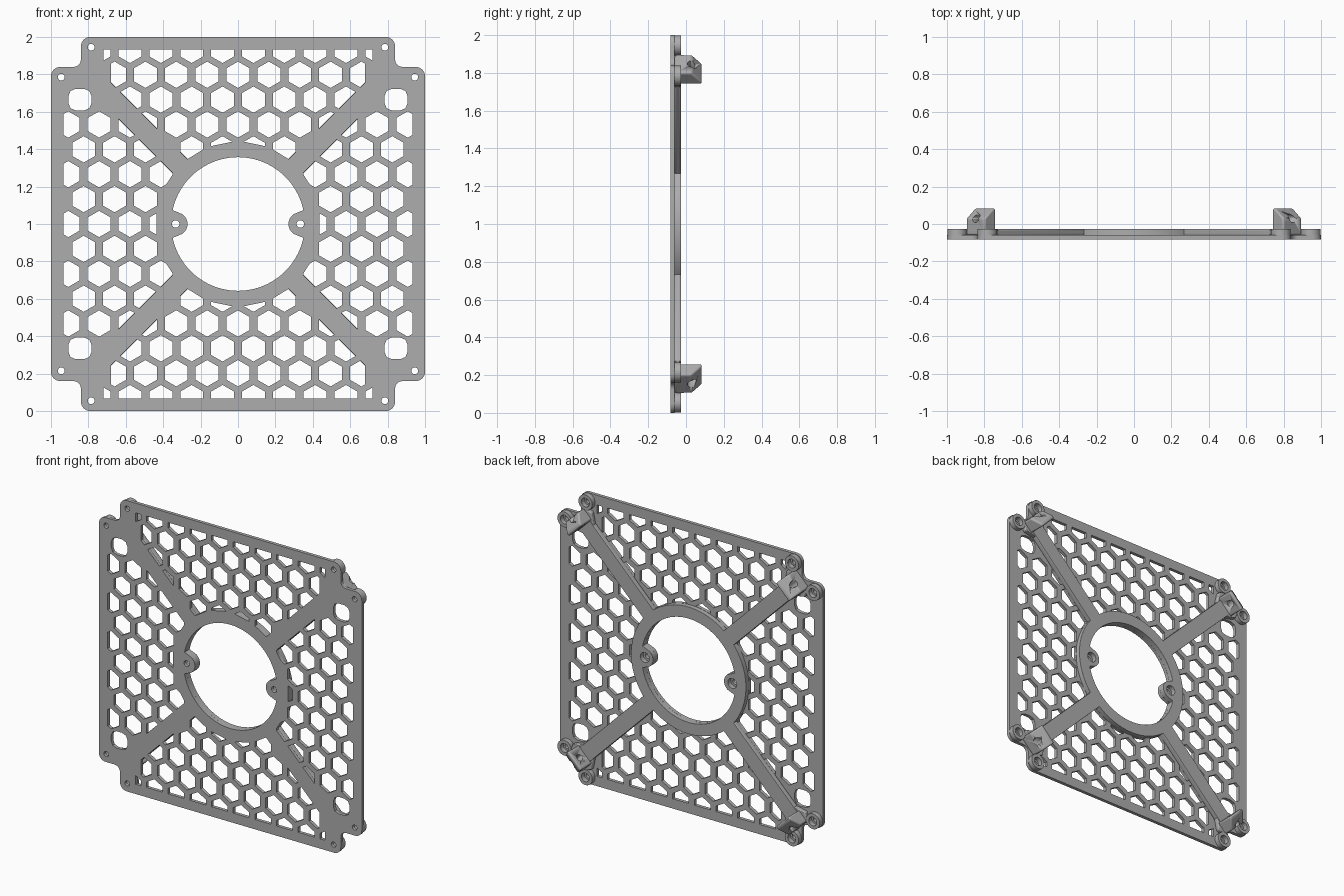
import bpy, bmesh, math
from math import cos, sin, pi, sqrt, hypot
from mathutils import Matrix, Vector

cube = bpy.data.objects.get("Cube")
if cube:
    bpy.data.objects.remove(cube)

grey = bpy.data.materials.new("light grey plastic")
grey.use_nodes = True
grey.diffuse_color = (0.42, 0.42, 0.42, 1)
grey.node_tree.nodes["Principled BSDF"].inputs["Base Color"].default_value = (0.42, 0.42, 0.42, 1)

FRONT, STEP, RAISED = -0.083, -0.06, -0.027
RING = 0.437
BORDER = 0.933
RIB_GAP = 0.075


def arc(cx, cy, r, a0, a1, n=6):
    angles = [math.radians(a0 + (a1 - a0) * i / n) for i in range(n + 1)]
    return [(cx + r * cos(a), cy + r * sin(a)) for a in angles]


def circle(cx, cy, r, n=24):
    return arc(cx, cy, r, 0, 360, n)[:-1]


def turn(points, a):
    return [(x * cos(a) - y * sin(a), x * sin(a) + y * cos(a)) for x, y in points]


def sheet(name, loops, y0, y1, bevel=0):
    """Filled outline with holes, drawn on the front plane and thickened from y0 to y1."""
    curve = bpy.data.curves.new(name, 'CURVE')
    curve.dimensions = '2D'
    curve.fill_mode = 'BOTH'
    curve.extrude = (y1 - y0) / 2
    for loop in loops:
        spline = curve.splines.new('POLY')
        spline.points.add(len(loop) - 1)
        for p, (x, y) in zip(spline.points, loop):
            p.co = (x, y, 0, 1)
        spline.use_cyclic_u = True
    temp = bpy.data.objects.new(name, curve)
    bpy.context.collection.objects.link(temp)
    graph = bpy.context.evaluated_depsgraph_get()
    mesh = bpy.data.meshes.new_from_object(temp.evaluated_get(graph))
    bpy.data.objects.remove(temp)
    mesh.transform(Matrix.Translation((0, (y0 + y1) / 2, 1)) @ Matrix.Rotation(pi / 2, 4, 'X'))
    return finish(name, mesh, bevel)


def finish(name, mesh, bevel=0):
    bm = bmesh.new()
    bm.from_mesh(mesh)
    bmesh.ops.remove_doubles(bm, verts=bm.verts, dist=1e-5)
    bmesh.ops.recalc_face_normals(bm, faces=bm.faces)
    bm.to_mesh(mesh)
    bm.free()
    mesh.materials.clear()
    mesh.materials.append(grey)
    obj = bpy.data.objects.new(name, mesh)
    bpy.context.collection.objects.link(obj)
    if bevel:
        mod = obj.modifiers.new("soft edges", 'BEVEL')
        mod.width = bevel
        mod.segments = 3
        mod.limit_method = 'ANGLE'
    bpy.ops.object.select_all(action='DESELECT')
    obj.select_set(True)
    bpy.context.view_layer.objects.active = obj
    bpy.ops.object.shade_smooth_by_angle(angle=math.radians(35))
    return obj


def clip(poly, planes):
    """Keep the part of a convex polygon where n . p <= d for every plane."""
    for nx, ny, d in planes:
        out = []
        for i, p in enumerate(poly):
            q = poly[(i + 1) % len(poly)]
            a, b = nx * p[0] + ny * p[1] - d, nx * q[0] + ny * q[1] - d
            if a <= 0:
                out.append(p)
            if a * b < 0:
                t = a / (a - b)
                out.append((p[0] + (q[0] - p[0]) * t, p[1] + (q[1] - p[1]) * t))
        poly = out
    return poly


def area(poly):
    return abs(sum(p[0] * q[1] - q[0] * p[1] for p, q in zip(poly, poly[1:] + poly[:1]))) / 2


def hexagon(cx, cy):
    return arc(cx, cy, 0.0705, 30, 330, 5)


def honeycomb():
    """Hexagonal vents in the four sectors between the diagonal ribs."""
    pitch, row_step = 0.165, 0.133
    holes = []

    def add(cx, cy, planes):
        dist = hypot(cx, cy)
        ring = (-cx / dist, -cy / dist, -RING)
        poly = clip(hexagon(cx, cy), planes + [ring])
        if len(poly) > 2 and area(poly) > 0.0003:
            holes.append(poly)

    for s in (-1, 1):
        # side sectors
        for row in range(-4, 5):
            for k in range(1, 7):
                cx = s * pitch * (k + (0 if row % 2 else 0.5))
                add(cx, row * row_step, [(s, 0, BORDER), (-s, 1, -RIB_GAP), (-s, -1, -RIB_GAP)])
        # upper and lower sectors
        for row in range(2, 8):
            side = 0.72 if row == 7 else 0.68
            for k in range(-6, 7):
                cx = pitch * (k + (0.5 if row % 2 else 0))
                add(cx, s * row * row_step, [(0, s, BORDER), (1, 0, side), (-1, 0, side),
                                             (1, -s, -RIB_GAP), (-1, -s, -RIB_GAP)])
    return holes


def opening():
    """Round central opening with a screw lobe on each side."""
    pts, c, lobe = [], 0.335, 0.065
    for i in range(180):
        t = 2 * pi * i / 180
        r, d = 0.357, lobe ** 2 - (c * sin(t)) ** 2
        if d > 0:
            r = c * abs(cos(t)) - sqrt(d)
        pts.append((r * cos(t), r * sin(t)))
    return pts


# Outline with stepped corners, screw holes and corner vents
quarter = (arc(0.95, 0.79, 0.05, 0, 90) + arc(0.88, 0.88, 0.04, 270, 180)
           + arc(0.79, 0.95, 0.05, 0, 90))
outline = [p for i in range(4) for p in turn(quarter, i * pi / 2)]
corner_screws = [(sx * a, sy * b) for sx in (-1, 1) for sy in (-1, 1)
                 for a, b in ((0.945, 0.785), (0.785, 0.945))]
screw_holes = [circle(x, y, 0.018, 16) for x, y in corner_screws]
side_holes = [circle(s * 0.333, 0, 0.02, 16) for s in (-1, 1)]
corner_vents = []
for sx in (-1, 1):
    for sy in (-1, 1):
        vent = [p for i, (qx, qy) in enumerate(((1, 1), (-1, 1), (-1, -1), (1, -1)))
                for p in arc(0.845 * sx + qx * 0.022, 0.665 * sy + qy * 0.018,
                             0.04, i * 90, i * 90 + 90, 2)]
        corner_vents.append(vent)

sheet("vent_plate", [outline, opening()] + honeycomb() + screw_holes + side_holes + corner_vents,
      FRONT, STEP)

# Raised ring behind the opening, with screw recesses in its lobes
sheet("center_ring", [circle(0, 0, RING, 96), opening()]
      + [circle(s * 0.333, 0, 0.034, 20) for s in (-1, 1)], STEP, RAISED, 0.008)

# Raised bosses round the corner screws
for i, (x, y) in enumerate(corner_screws):
    sheet("corner_boss", [circle(x, y, 0.053, 32), circle(x, y, 0.03, 20)], STEP, RAISED, 0.006)


def mounting_block(angle):
    """Sloped block on a corner, drilled along the diagonal."""
    profile = [(1.115, STEP), (1.115, 0.083), (1.135, 0.083), (1.2, 0.03), (1.2, STEP)]
    bm = bmesh.new()
    face = bm.faces.new([bm.verts.new((u, y, -0.07)) for u, y in profile])
    move = bmesh.ops.extrude_face_region(bm, geom=[face])["geom"]
    bmesh.ops.translate(bm, vec=(0, 0, 0.14), verts=[v for v in move if isinstance(v, bmesh.types.BMVert)])
    mesh = bpy.data.meshes.new("corner_mount")
    bm.to_mesh(mesh)
    bm.free()
    place = Matrix.Translation((0, 0, 1)) @ Matrix.Rotation(-angle, 4, 'Y')
    mesh.transform(place)
    block = finish("corner_mount", mesh, 0.016)

    bm = bmesh.new()
    bmesh.ops.create_cone(bm, cap_ends=True, segments=24, radius1=0.023, radius2=0.023, depth=0.4,
                          matrix=place @ Matrix.Translation((1.16, 0.03, 0)) @ Matrix.Rotation(pi / 2, 4, 'Y'))
    tool = bpy.data.meshes.new("mount_drill")
    bm.to_mesh(tool)
    bm.free()
    drill = finish("mount_drill", tool)
    drill.hide_render = True
    drill.hide_set(True)
    cut = block.modifiers.new("screw hole", 'BOOLEAN')
    cut.operation = 'DIFFERENCE'
    cut.solver = 'EXACT'
    cut.object = drill
    # Bake the cut and drop the drill
    graph = bpy.context.evaluated_depsgraph_get()
    baked = bpy.data.meshes.new_from_object(block.evaluated_get(graph))
    block.modifiers.clear()
    block.data = baked
    bpy.data.objects.remove(drill)


# Diagonal ribs, webs joining the bosses, and mounting blocks
for i in range(4):
    a = pi / 4 + i * pi / 2
    rib = [(0.41, -0.055), (1.15, -0.055), (1.15, 0.055), (0.41, 0.055)]
    sheet("diagonal_rib", [turn(rib, a)], STEP, RAISED, 0.01)
    web = [(1.08, -0.055), (1.15, -0.1), (1.19, -0.08), (1.19, 0.08), (1.15, 0.1), (1.08, 0.055)]
    sheet("corner_web", [turn(web, a)], STEP, RAISED - 0.003, 0.006)
    mounting_block(a)
